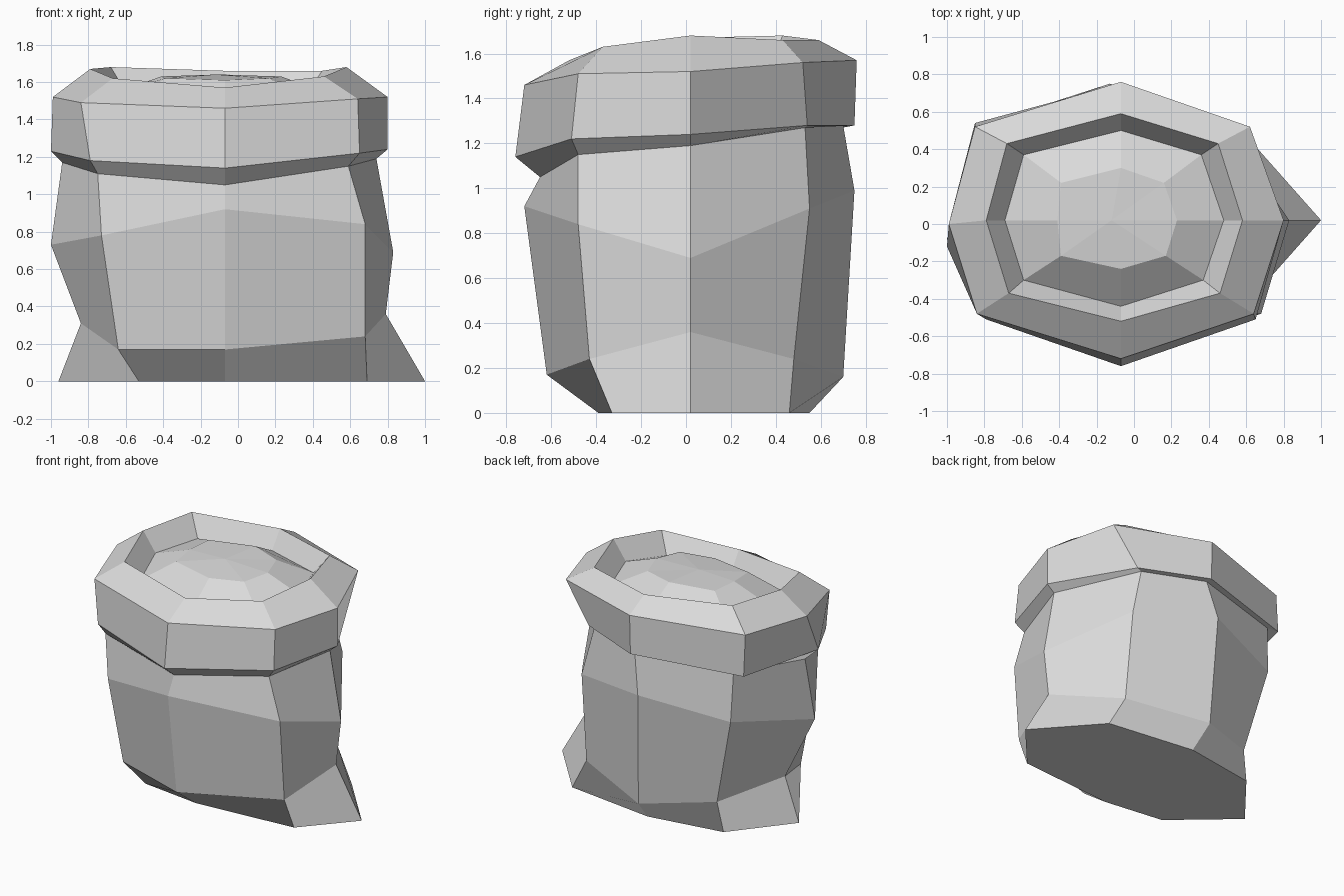
import bpy
import bmesh

default_cube = bpy.data.objects.get("Cube")
if default_cube:
    bpy.data.objects.remove(default_cube, do_unlink=True)

# Single pale cloth colour
cloth = bpy.data.materials.new("pale_grey_cloth")
cloth.use_nodes = True
cloth.diffuse_color = (0.7, 0.7, 0.7, 1)
cloth.node_tree.nodes["Principled BSDF"].inputs["Base Color"].default_value = cloth.diffuse_color

MID_X, MID_Y = -0.07, 0.02   # slightly off-centre axis of the sack


def octagon(bm, extents, corner_x, corner_y, heights, corner_heights, left_y=MID_Y, back_x=MID_X):
    """Eight-sided loop. Extents and heights run left, right, front, back;
    corner settings run front left, front right, back right, back left
    (as seen from the front); corner_y gives the front and back depth."""
    left, right, front, back = extents
    front_y, rear_y = corner_y
    z_left, z_right, z_front, z_back = heights
    corners = list(zip(corner_x, (front_y, front_y, rear_y, rear_y), corner_heights))
    middles = [
        (left, left_y, z_left),
        (MID_X, front, z_front),
        (right, MID_Y, z_right),
        (back_x, back, z_back),
    ]
    points = [p for pair in zip(middles, corners) for p in pair]
    return [bm.verts.new(p) for p in points]


def loft(name, loops, floor=False, peak=None):
    """Skin a stack of octagons, optionally closed by a floor or a peak."""
    bm = bmesh.new()
    rings = [octagon(bm, *loop) for loop in loops]
    for lower, upper in zip(rings, rings[1:]):
        for i in range(len(lower)):
            j = (i + 1) % len(lower)
            bm.faces.new((lower[i], lower[j], upper[j], upper[i]))
    if floor:
        bm.faces.new(list(reversed(rings[0])))
    if peak:
        tip = bm.verts.new(peak)
        top = rings[-1]
        for i in range(len(top)):
            bm.faces.new((top[i], top[(i + 1) % len(top)], tip))
    mesh = bpy.data.meshes.new(name)
    bm.to_mesh(mesh)
    bm.free()
    mesh.materials.append(cloth)
    obj = bpy.data.objects.new(name, mesh)
    bpy.context.collection.objects.link(obj)
    return obj


# Loops shared between neighbouring parts
neck = ((-0.94, 0.74, -0.65, 0.70), (-0.75, 0.59, 0.38, -0.76), (-0.48, 0.53),
        (1.17, 1.19, 1.05, 1.28), (1.11, 1.15, 1.27, 1.24), -0.05)
inner_edge = ((-0.69, 0.48, -0.44, 0.50), (-0.59, 0.37, 0.36, -0.59), (-0.30, 0.37),
              (1.53, 1.54, 1.45, 1.53), (1.48, 1.49, 1.53, 1.53))

# Bulging body with pulled-out bottom ears on both sides
loft("sack_body", [
    ((-0.96, 1.0, -0.39, 0.55), (-0.53, 0.69, 0.61, -0.63), (-0.33, 0.46),
     (0, 0, 0, 0), (0, 0, 0, 0), 0.05),
    ((-0.84, 0.79, -0.62, 0.70), (-0.64, 0.68, 0.48, -0.59), (-0.43, 0.48),
     (0.31, 0.36, 0.17, 0.16), (0.17, 0.24, 0.24, 0.22), 0.04, -0.10),
    ((-1.0, 0.83, -0.72, 0.75), (-0.73, 0.68, 0.47, -0.75), (-0.48, 0.55),
     (0.73, 0.69, 0.92, 0.99), (0.78, 0.84, 0.91, 0.88), -0.08, -0.13),
    neck,
], floor=True)

# Thick rolled rim overhanging the neck
loft("rolled_rim", [
    neck,
    ((-1.0, 0.80, -0.76, 0.75), (-0.79, 0.65, 0.42, -0.85), (-0.51, 0.54),
     (1.23, 1.24, 1.14, 1.28), (1.18, 1.22, 1.28, 1.24), -0.12),
    ((-0.99, 0.80, -0.72, 0.76), (-0.84, 0.64, 0.62, -0.85), (-0.48, 0.52),
     (1.52, 1.52, 1.46, 1.57), (1.49, 1.51, 1.56, 1.54), 0),
    ((-0.79, 0.58, -0.52, 0.59), (-0.67, 0.46, 0.45, -0.68), (-0.37, 0.43),
     (1.67, 1.68, 1.57, 1.66), (1.62, 1.63, 1.66, 1.68)),
    inner_edge,
])

# Low mound of contents inside the opening
loft("contents_mound", [
    inner_edge,
    ((-0.41, 0.23, -0.24, 0.30), (-0.39, 0.17, 0.16, -0.39), (-0.17, 0.22),
     (1.63, 1.63, 1.61, 1.64), (1.62, 1.62, 1.63, 1.63)),
], peak=(-0.12, MID_Y, 1.64))
